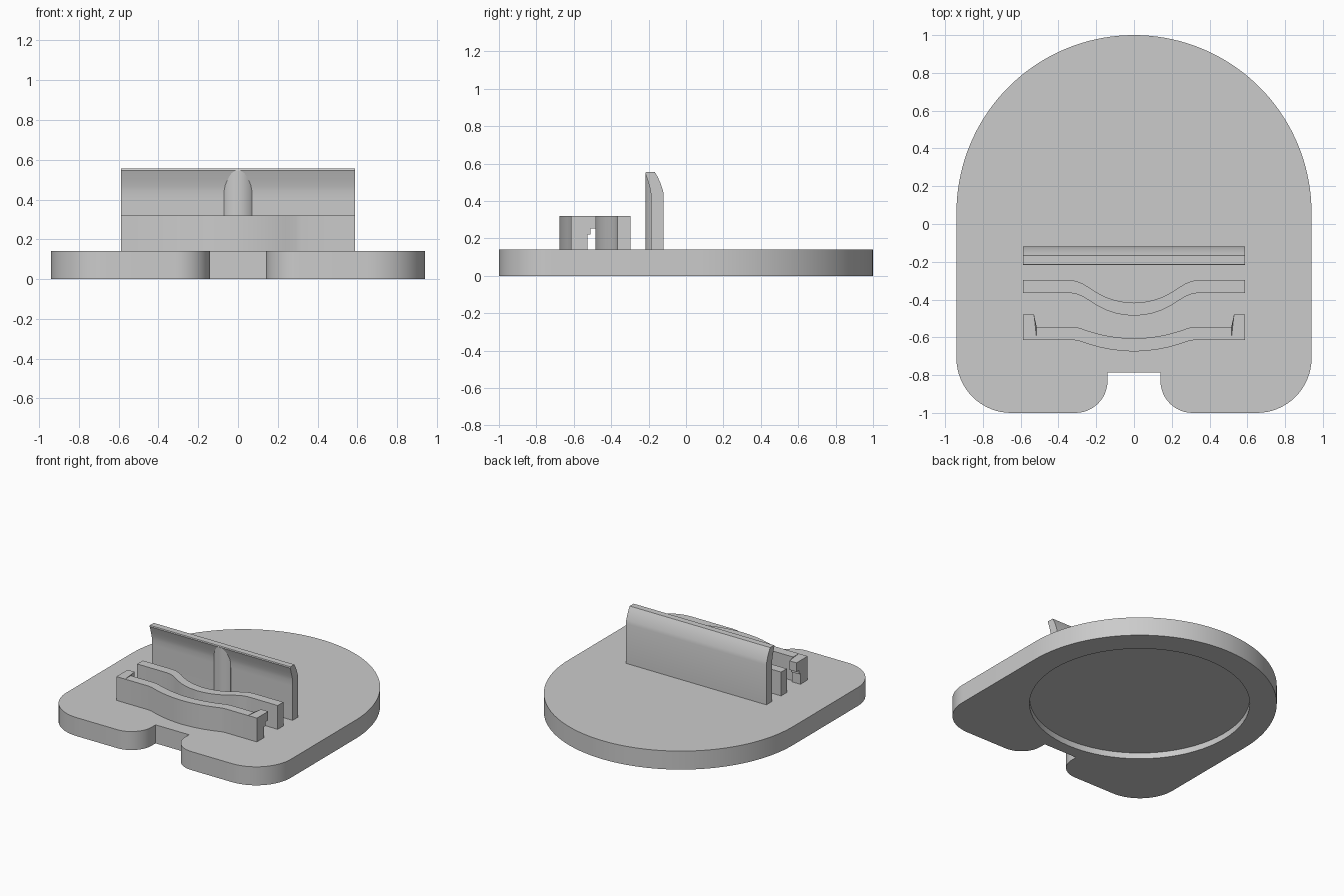
import bpy, bmesh
from math import cos, sin, radians
from mathutils import Vector

if "Cube" in bpy.data.objects:
    bpy.data.objects.remove(bpy.data.objects["Cube"], do_unlink=True)

grey = bpy.data.materials.new("plain grey")
grey.use_nodes = True
colour = (0.6, 0.6, 0.6, 1)
grey.diffuse_color = colour
grey.node_tree.nodes["Principled BSDF"].inputs["Base Color"].default_value = colour


def arc(cx, cy, r, start, end, steps):
    angles = [radians(start + (end - start) * i / steps) for i in range(steps + 1)]
    return [(cx + r * cos(a), cy + r * sin(a)) for a in angles]


def prism(name, outline, low, high, axis="z"):
    """Extrude an xy outline along z, or a yz outline along x."""
    def place(p, h):
        return Vector((p[0], p[1], h)) if axis == "z" else Vector((h, p[0], p[1]))
    bm = bmesh.new()
    face = bm.faces.new([bm.verts.new(place(p, low)) for p in outline])
    top = bmesh.ops.extrude_face_region(bm, geom=[face])["geom"]
    verts = [g for g in top if isinstance(g, bmesh.types.BMVert)]
    bmesh.ops.translate(bm, verts=verts, vec=place((0, 0), high - low))
    bmesh.ops.recalc_face_normals(bm, faces=bm.faces)
    mesh = bpy.data.meshes.new(name)
    bm.to_mesh(mesh)
    bm.free()
    mesh.materials.append(grey)
    obj = bpy.data.objects.new(name, mesh)
    bpy.context.collection.objects.link(obj)
    return obj


def activate(obj):
    bpy.ops.object.select_all(action="DESELECT")
    obj.select_set(True)
    bpy.context.view_layer.objects.active = obj


def smooth(obj):
    activate(obj)
    bpy.ops.object.shade_smooth_by_angle(angle=radians(25))


def mirrored(half):
    """Mirror a path that runs from +x to the centre line."""
    return half + [(-x, y) for x, y in reversed(half) if x > 0]


def band(name, half, depth):
    """Upright bar following a path, with constant depth in y."""
    back = mirrored(half)
    front = [(x, y - depth) for x, y in reversed(back)]
    return prism(name, back + front, BASE, BAR_TOP)


BASE, BAR_TOP, WALL_TOP = 0.14, 0.32, 0.555
HALF = 0.588

# Base plate: round at the back, notched at the front
right = arc(0.31, -0.83, 0.17, 180, 270, 12) + arc(0.65, -0.71, 0.29, -90, 0, 16)
left = [(-x, y) for x, y in reversed(right)]
plate = prism("base_plate", [(0.14, -0.785)] + right + arc(0, 0.06, 0.94, 0, 180, 72)
              + left + [(-0.14, -0.785)], 0, BASE)

# Shallow round recess under the plate
cutter = prism("recess_cutter", arc(0, 0.06, 0.755, 0, 355, 71), -0.1, 0.045)
cutter.hide_render = True
cut = plate.modifiers.new("recess", "BOOLEAN")
cut.operation, cut.solver, cut.object = "DIFFERENCE", "EXACT", cutter
activate(plate)
bpy.ops.object.modifier_apply(modifier=cut.name)
bpy.data.objects.remove(cutter, do_unlink=True)
smooth(plate)

# Tall back wall with a lip curving forward
lip_front = [(-0.187, 0.40), (-0.188, 0.44), (-0.193, 0.47), (-0.202, 0.50),
             (-0.211, 0.53), (-0.217, 0.547), (-0.214, WALL_TOP)]
lip_back = [(-0.167, WALL_TOP), (-0.152, 0.53), (-0.137, 0.497), (-0.126, 0.465), (-0.12, 0.44)]
smooth(prism("back_wall", [(-0.187, BASE)] + lip_front + lip_back + [(-0.12, BASE)],
             -HALF, HALF, axis="x"))

# Rounded rib down the middle of the wall front
rib = arc(0, -0.117, 0.1, 225, 315, 16)
smooth(prism("wall_rib", [(-0.06, -0.17)] + rib + [(0.06, -0.17)], BASE, WALL_TOP - 0.01))

# Middle bar with a deep forward bow
bow = [(HALF, -0.297), (0.34, -0.297), (0.31, -0.301), (0.275, -0.314), (0.24, -0.335),
       (0.2, -0.361), (0.15, -0.387), (0.1, -0.404), (0.05, -0.414), (0, -0.417)]
smooth(band("middle_bar", bow, 0.068))

# Front bar with a shallow bow
bow = [(0.515, -0.545), (0.32, -0.545), (0.29, -0.55), (0.24, -0.567), (0.18, -0.584),
       (0.12, -0.596), (0.06, -0.603), (0, -0.606)]
smooth(band("front_bar", bow, 0.069))

# Stepped hooks at both ends of the front bar
hook = [(-0.614, BASE), (-0.527, BASE), (-0.527, 0.222), (-0.51, 0.222), (-0.51, 0.252),
        (-0.48, 0.252), (-0.48, BAR_TOP), (-0.545, BAR_TOP), (-0.614, BAR_TOP)]
for side, name in ((1, "left_hook"), (-1, "right_hook")):
    obj = prism(name, hook, side * 0.515, side * HALF, axis="x")
    for v in obj.data.vertices:
        if abs(v.co.x) < 0.55 and v.co.y > -0.54:
            v.co.x += side * (v.co.y + 0.545) * 0.22
